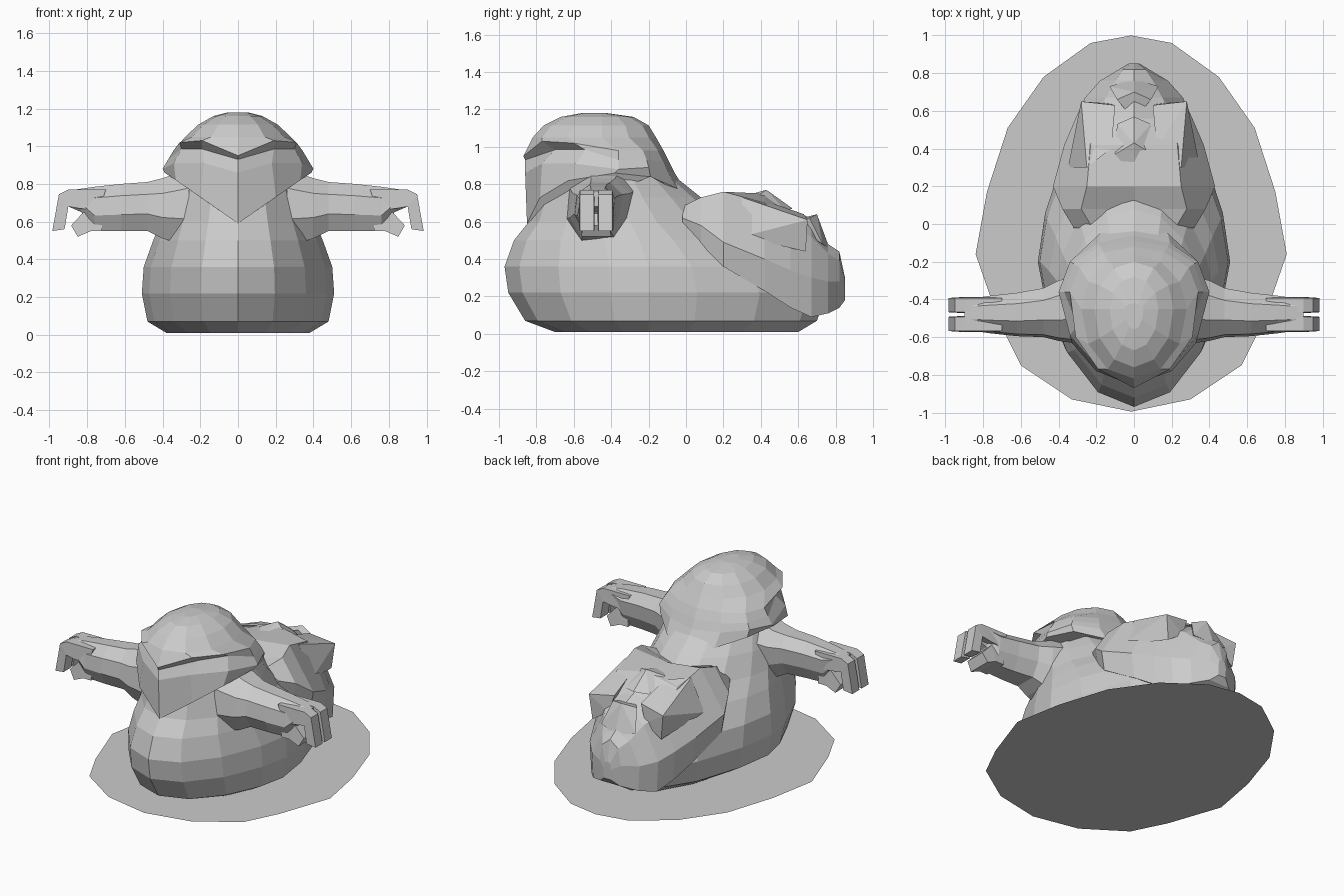
import bpy, bmesh
from math import sin, cos, pi, copysign

cube = bpy.data.objects.get("Cube")
if cube:
    bpy.data.objects.remove(cube)

grey = bpy.data.materials.new("stone grey")
grey.use_nodes = True
COLOUR = (0.6, 0.6, 0.6, 1)
grey.diffuse_color = COLOUR
grey.node_tree.nodes["Principled BSDF"].inputs["Base Color"].default_value = COLOUR


def finish(bm, name, mirror=False):
    """Turn a bmesh into a flat shaded object, optionally mirrored over x."""
    bmesh.ops.recalc_face_normals(bm, faces=bm.faces)
    mesh = bpy.data.meshes.new(name)
    bm.to_mesh(mesh)
    bm.free()
    mesh.materials.append(grey)
    obj = bpy.data.objects.new(name, mesh)
    bpy.context.collection.objects.link(obj)
    if mirror:
        mod = obj.modifiers.new("mirror", "MIRROR")
        mod.use_mirror_merge = False
    return obj


def loft(name, rings, mirror=False):
    """Skin a list of equally long closed rings and cap both ends."""
    bm = bmesh.new()
    rows = [[bm.verts.new(p) for p in ring] for ring in rings]
    n = len(rows[0])
    for low, high in zip(rows, rows[1:]):
        for i in range(n):
            j = (i + 1) % n
            bm.faces.new((low[i], low[j], high[j], high[i]))
    bm.faces.new(rows[0][::-1])
    bm.faces.new(rows[-1])
    return finish(bm, name, mirror)


def hull(name, points, mirror=False):
    bm = bmesh.new()
    for p in points:
        bm.verts.new(p)
    bmesh.ops.convex_hull(bm, input=bm.verts)
    return finish(bm, name, mirror)


def oval(z, w, front, back, mid, n=12, power=1.0):
    """Horizontal egg outline; a higher power gives pointed ends."""
    ring = []
    for i in range(n):
        a = 2 * pi * i / n
        c = cos(a)
        depth = mid - front if c > 0 else back - mid
        ring.append((w * sin(a), mid - depth * copysign(abs(c) ** power, c), z))
    return ring


def both_sides(half):
    """Close a half ring, whose first and last points lie on x = 0."""
    return half + [(-x, y, z) for x, y, z in half[-2:0:-1]]


# Flat ground plate, set slightly to the right
PLATE = [(0, -.995), (.315, -.93), (.585, -.75), (.7, -.52), (.825, -.16),
         (.765, .17), (.655, .51), (.465, .78), (.215, .96), (0, 1)]
bm = bmesh.new()
bm.faces.new([bm.verts.new((x - 0.015, y, 0))
              for x, y, z in both_sides([(x, y, 0) for x, y in PLATE])])
finish(bm, "ground_plate")

# Plump body narrowing to the neck: height, half width, front, back, middle
BODY = [
    (0.01, 0.38, -0.70, 0.60, -0.2), (0.07, 0.48, -0.86, 0.70, -0.2),
    (0.22, 0.51, -0.95, 0.75, -0.2), (0.36, 0.50, -0.97, 0.64, -0.2),
    (0.50, 0.45, -0.92, 0.42, -0.25), (0.60, 0.41, -0.84, 0.22, -0.3),
    (0.73, 0.37, -0.79, 0.08, -0.35), (0.85, 0.32, -0.76, -0.07, -0.38),
]
loft("body", [oval(*row, n=16, power=1.35) for row in BODY])

# Hooded head: V-shaped collar, cheeks, sunken eye line, brow, then the crown
HOOD = [
    [(0, -.85, .59), (.2, -.78, .73), (.33, -.63, .82), (.39, -.38, .86),
     (.33, -.19, .84), (.18, -.05, .78), (0, .02, .73)],
    [(0, -.86, .86), (.18, -.77, .91), (.34, -.59, .91), (.4, -.36, .88),
     (.34, -.2, .89), (.19, -.1, .87), (0, -.06, .86)],
    [(0, -.86, .93), (.19, -.7, .985), (.3, -.54, .985), (.37, -.36, .93),
     (.32, -.21, .93), (.18, -.12, .92), (0, -.09, .92)],
    [(0, -.87, .95), (.19, -.77, 1.03), (.31, -.6, 1.02), (.34, -.36, .98),
     (.29, -.23, .98), (.16, -.15, .98), (0, -.12, .98)],
]
CROWN = [(1.05, 0.28, -0.82, -0.16), (1.115, 0.21, -0.76, -0.2),
         (1.16, 0.13, -0.67, -0.28), (1.18, 0.05, -0.56, -0.42)]
rings = [both_sides(half) for half in HOOD]
rings += [oval(z, w, f, b, -0.45) for z, w, f, b in CROWN]
loft("hooded_head", rings)

# Humped tail: y, half width, low edge, middle, shoulder width, shoulder, ridge
TAIL = [
    (-0.02, 0.32, 0.57, 0.62, 0.22, 0.68, 0.64), (0.08, 0.38, 0.48, 0.58, 0.28, 0.73, 0.66),
    (0.2, 0.43, 0.36, 0.49, 0.25, 0.76, 0.73), (0.42, 0.37, 0.23, 0.40, 0.23, 0.70, 0.75),
    (0.56, 0.31, 0.14, 0.34, 0.21, 0.58, 0.66), (0.67, 0.26, 0.09, 0.30, 0.15, 0.52, 0.62),
    (0.76, 0.18, 0.11, 0.28, 0.10, 0.43, 0.48), (0.82, 0.08, 0.14, 0.28, 0.06, 0.39, 0.44),
    (0.85, 0.03, 0.18, 0.25, 0.02, 0.29, 0.30),
]
loft("tail", [both_sides([(0, y, low), (w * 0.95, y, low), (w, y, mid),
                          (ws, y, shoulder), (0, y, ridge)])
              for y, w, low, mid, ws, shoulder, ridge in TAIL])

# Ragged tufts on the tail
hull("side_tufts", [(.25, .3, .73), (.12, .4, .72), (.1, .63, .64), (.28, .65, .61),
                    (.26, .64, .44), (.35, .3, .52), (.14, .64, .52)], True)
hull("rear_tuft", both_sides([(0, .7, .64), (.09, .66, .62), (.13, .73, .48), (0, .77, .45)])
     + [(0, .55, .6)])
hull("top_tuft", both_sides([(0, .57, .67), (.09, .53, .66), (.1, .37, .73),
                             (0, .43, .77)]) + [(0, .25, .72)])

# Arms: x, y middle, half depth, low edge, high edge
ARM = [(0.26, -0.45, 0.19, 0.47, 0.88), (0.40, -0.46, 0.16, 0.51, 0.83),
       (0.48, -0.47, 0.13, 0.55, 0.81), (0.62, -0.48, 0.115, 0.55, 0.80),
       (0.76, -0.48, 0.10, 0.55, 0.785), (0.83, -0.48, 0.09, 0.65, 0.775),
       (0.90, -0.48, 0.085, 0.68, 0.765)]


def arm_ring(x, y, d, low, high):
    side_low, side_high = low + (high - low) * 0.35, high - (high - low) * 0.25
    return [(x, y - d * 0.6, low), (x, y - d, side_low), (x, y - d * 0.9, side_high),
            (x, y - d * 0.3, high), (x, y + d * 0.5, high), (x, y + d, side_high),
            (x, y + d * 0.9, side_low), (x, y + d * 0.5, low)]


loft("arms", [arm_ring(*row) for row in ARM], True)


def finger(name, y, path, width):
    """Square finger following pairs of outer and inner (x, z) points."""
    loft(name, [[(outer_x, y - width * 0.9, outer_z), (outer_x, y + width * 0.9, outer_z),
                 (inner_x, y + width, inner_z), (inner_x, y - width, inner_z)]
                for outer_x, outer_z, inner_x, inner_z in path], True)


# Two hooked upper fingers and a shorter lower thumb on each hand
HOOK = [(.7, .77, .74, .66), (.9, .77, .84, .67), (.95, .745, .9, .68), (.985, .55, .92, .56)]
finger("front_fingers", -0.53, HOOK, 0.042)
finger("back_fingers", -0.43, HOOK, 0.042)
THUMB = [(.72, .67, .72, .55), (.81, .66, .78, .55), (.885, .58, .85, .52)]
finger("thumbs", -0.48, THUMB, 0.08)
